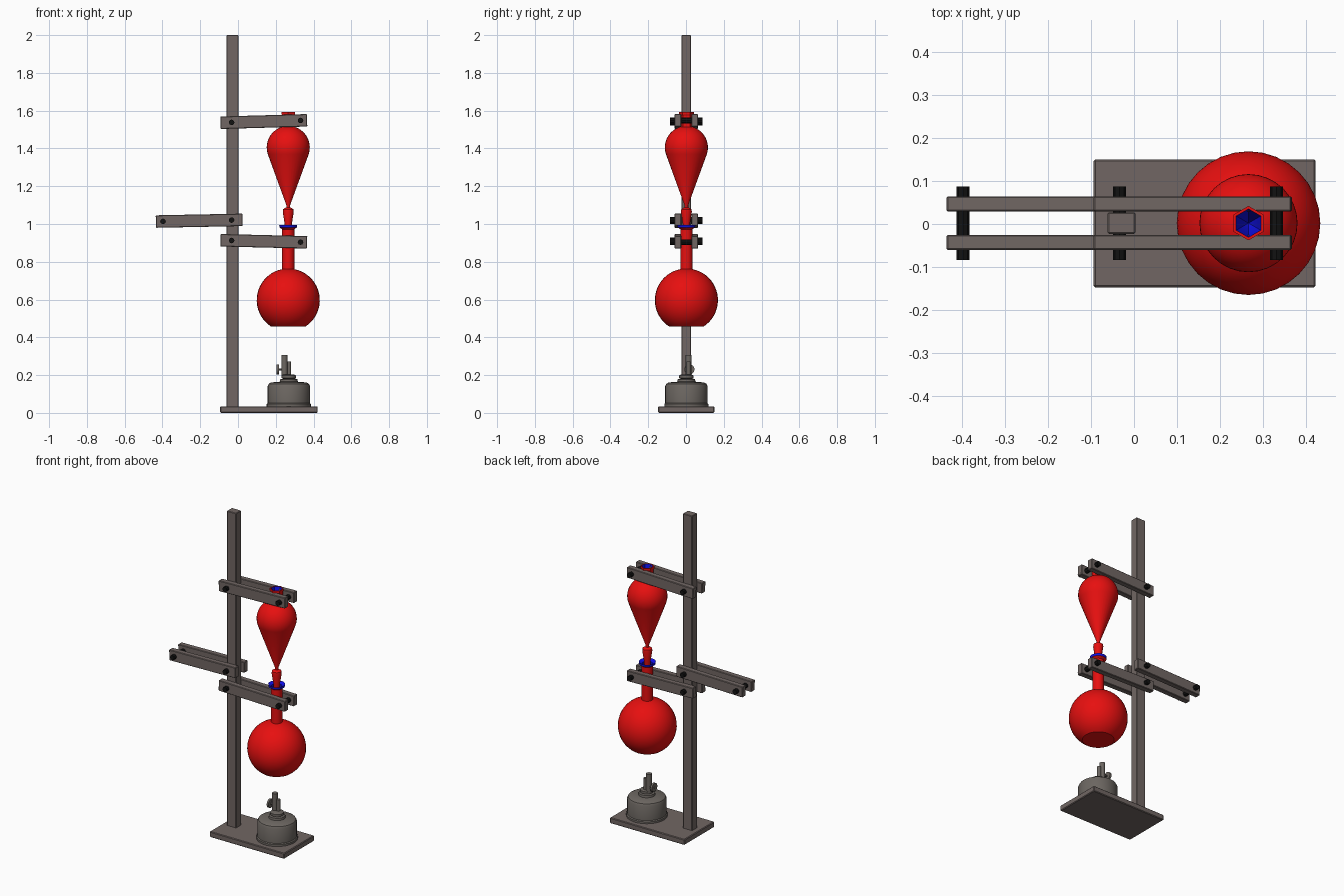
import bpy, bmesh, math
from mathutils import Vector, Matrix

if "Cube" in bpy.data.objects:
    bpy.data.objects.remove(bpy.data.objects["Cube"])


def mat(name, r, g, b):
    m = bpy.data.materials.new(name)
    m.diffuse_color = (r, g, b, 1)
    m.use_nodes = True
    m.node_tree.nodes["Principled BSDF"].inputs["Base Color"].default_value = m.diffuse_color
    return m


STAND = mat("stand_brown_grey", 0.165, 0.134, 0.126)
BURNER = mat("burner_grey", 0.150, 0.134, 0.120)
RED = mat("glass_red", 0.80, 0.005, 0.005)
BLUE = mat("inside_blue", 0.005, 0.005, 0.80)
BLACK = mat("bolt_black", 0.006, 0.006, 0.006)
GX, GY = 0.266, 0.002   # axis of the glassware


def finish(name, bm, mats, smooth=None):
    bmesh.ops.recalc_face_normals(bm, faces=bm.faces)
    me = bpy.data.meshes.new(name)
    bm.to_mesh(me)
    bm.free()
    ob = bpy.data.objects.new(name, me)
    bpy.context.collection.objects.link(ob)
    for m in mats:
        me.materials.append(m)
    if smooth:
        bpy.ops.object.select_all(action='DESELECT')
        ob.select_set(True)
        bpy.context.view_layer.objects.active = ob
        bpy.ops.object.shade_smooth_by_angle(angle=math.radians(smooth))
    return ob


def box(name, lo, hi, m, bevel=0.004, tilt=0.0):
    lo, hi = Vector(lo), Vector(hi)
    bm = bmesh.new()
    bmesh.ops.create_cube(bm, size=1)
    bmesh.ops.scale(bm, vec=hi - lo, verts=bm.verts)
    bmesh.ops.bevel(bm, geom=bm.edges[:], offset=bevel, segments=1, affect='EDGES')
    bmesh.ops.rotate(bm, matrix=Matrix.Rotation(-tilt, 3, 'Y'), verts=bm.verts)
    bmesh.ops.translate(bm, vec=(lo + hi) / 2, verts=bm.verts)
    return finish(name, bm, [m])


def rod(name, centre, r, length, axis, m, sides=16, smooth=40):
    bm = bmesh.new()
    bmesh.ops.create_cone(bm, cap_ends=True, segments=sides, radius1=r, radius2=r, depth=length)
    if axis != 'Z':
        other = 'X' if axis == 'Y' else 'Y'
        bmesh.ops.rotate(bm, matrix=Matrix.Rotation(math.pi / 2, 3, other), verts=bm.verts)
    bmesh.ops.translate(bm, vec=centre, verts=bm.verts)
    return finish(name, bm, [m], smooth)


def lathe(name, profile, mats, sides=32, inner_from=None, x=GX, y=GY, smooth=35):
    """Spin (radius, z) points; segments from inner_from on get material 1."""
    bm = bmesh.new()
    rings = []
    for r, z in profile:
        if r < 1e-6:
            rings.append([bm.verts.new((x, y, z))])
        else:
            rings.append([bm.verts.new((x + r * math.sin(2 * math.pi * i / sides),
                                        y + r * math.cos(2 * math.pi * i / sides), z))
                          for i in range(sides)])
    for k, (a, b) in enumerate(zip(rings, rings[1:])):
        for i in range(sides):
            j = (i + 1) % sides
            if len(a) == 1:
                f = bm.faces.new((a[0], b[i], b[j]))
            elif len(b) == 1:
                f = bm.faces.new((a[i], a[j], b[0]))
            else:
                f = bm.faces.new((a[i], a[j], b[j], b[i]))
            if inner_from is not None and k >= inner_from:
                f.material_index = 1
    return finish(name, bm, mats, smooth)


def arc(r, cz, a0, a1, n):
    """Points of a circle in (radius, z), angles are latitudes in degrees."""
    out = []
    for i in range(n + 1):
        a = math.radians(a0 + (a1 - a0) * i / n)
        out.append((r * math.cos(a), cz + r * math.sin(a)))
    return out


# Stand
box("base_plate", (-0.094, -0.147, 0), (0.422, 0.150, 0.035), STAND)
box("upright_post", (-0.061, -0.023, 0.03), (0.003, 0.027, 2.0), STAND, 0.003)

# Clamps: pairs of slightly tilted bars joined by two bolts
for name, x0, x1, z0, z1 in (("top_clamp", -0.093, 0.366, 1.536, 1.549),
                             ("side_clamp", -0.435, 0.024, 1.013, 1.022),
                             ("lower_clamp", -0.093, 0.366, 0.914, 0.903)):
    zc = (z0 + z1) / 2
    tilt = math.atan2(z1 - z0, x1 - x0)
    for side, ya, yb in (("front", -0.060, -0.025), ("back", 0.029, 0.064)):
        box(f"{name}_{side}_bar", (x0, ya, zc - 0.033), (x1, yb, zc + 0.033), STAND, 0.003, tilt)
    bolts = (-0.397, -0.034) if x0 < -0.2 else (-0.034, 0.331)
    for i, bx in enumerate(bolts):
        bz = zc + (bx - (x0 + x1) / 2) * math.tan(tilt)
        rod(f"{name}_bolt_{i + 1}", (bx, 0.002, bz), 0.015, 0.171, 'Y', BLACK, 8, 20)

# Round flask with a flat bottom, long neck and flared open rim
flask = [(0, 0.457)] + arc(0.167, 0.597, -57, 79, 20)
flask += [(0.032, 0.775), (0.032, 0.972), (0.046, 0.982), (0.048, 0.996),
          (0.029, 0.985), (0.028, 0.78)]
flask += arc(0.161, 0.597, 79, -57, 12) + [(0, 0.463)]
lathe("round_flask", flask, [RED, BLUE], inner_from=24)

# Pear-shaped funnel: narrow tip, straight cone, round shoulder
pear = [(0, 1.07), (0.010, 1.07), (0.010, 1.10)] + arc(0.114, 1.405, -18, 74, 14)
lathe("dropping_funnel", pear, [RED])

# Six-sided open mouth of the funnel
lathe("funnel_mouth", [(0.036, 1.49), (0.036, 1.575), (0.040, 1.58), (0.040, 1.592), (0.033, 1.592),
                       (0.026, 1.56), (0.013, 1.50), (0, 1.48)],
      [RED, BLUE], sides=6, inner_from=4, smooth=20)

# Tapered stopper between funnel and flask
lathe("stopper", [(0, 0.93), (0.014, 0.93), (0.019, 1.0), (0.029, 1.065), (0.027, 1.078),
                  (0.012, 1.088), (0, 1.088)], [RED], sides=16)

# Burner: pot, collar, tubes and adjusting wheel
lathe("burner_pot", [(0, 0.034), (0.117, 0.034), (0.117, 0.047), (0.112, 0.052), (0.112, 0.142),
                     (0.106, 0.154), (0.094, 0.161), (0.048, 0.165), (0.046, 0.178), (0.030, 0.180),
                     (0.038, 0.184), (0.038, 0.198), (0.030, 0.202), (0, 0.202)],
      [BURNER], x=0.269, smooth=30)
rod("burner_main_tube", (0.246, 0.014, 0.250), 0.016, 0.112, 'Z', BURNER)
rod("burner_side_tube", (0.270, 0.014, 0.235), 0.011, 0.076, 'Z', BURNER)
rod("wheel_shaft", (0.223, 0.018, 0.230), 0.006, 0.04, 'X', BURNER, 8)
rod("adjusting_wheel", (0.210, 0.018, 0.230), 0.027, 0.012, 'X', BURNER, 16)
